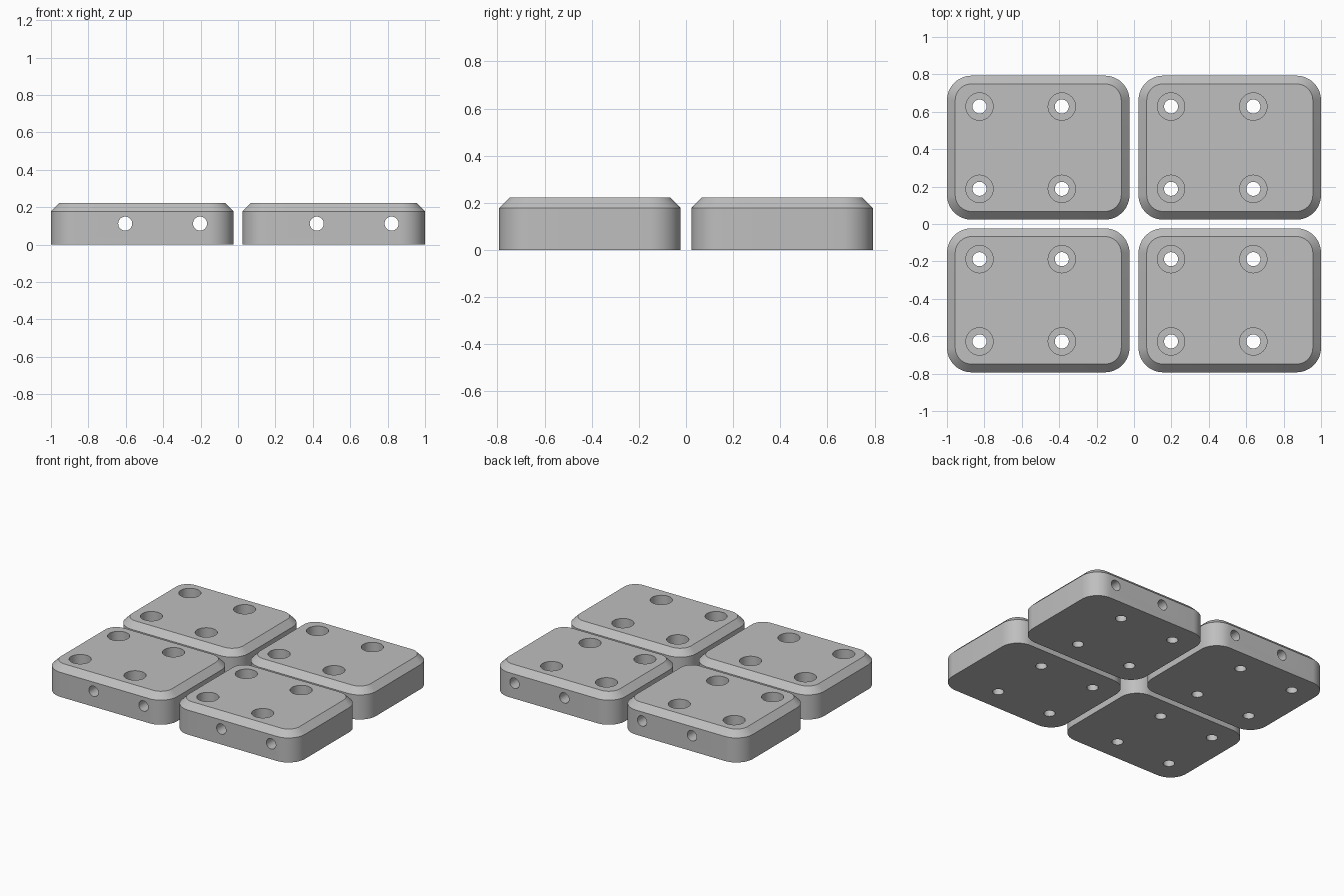
import bpy, bmesh, math
from mathutils import Matrix, Vector

if "Cube" in bpy.data.objects:
    bpy.data.objects.remove(bpy.data.objects["Cube"])

W, D, H = 0.976, 0.77, 0.222          # block size
CORNER, CHAMFER = 0.132, 0.044        # corner radius, top chamfer
HOLE_R, BORE_R, BORE_Z = 0.0375, 0.073, 0.11

grey = bpy.data.materials.new("grey")
grey.diffuse_color = (0.52, 0.52, 0.52, 1)
grey.use_nodes = True
grey.node_tree.nodes["Principled BSDF"].inputs["Base Color"].default_value = grey.diffuse_color


def new_object(name, bm):
    bmesh.ops.recalc_face_normals(bm, faces=bm.faces)
    mesh = bpy.data.meshes.new(name)
    bm.to_mesh(mesh)
    bm.free()
    ob = bpy.data.objects.new(name, mesh)
    bpy.context.collection.objects.link(ob)
    return ob


def rounded_rect(inset, z, steps=12):
    """Rounded rectangle outline, pulled in by inset."""
    r = CORNER - inset
    pts = []
    for i, (sx, sy) in enumerate([(1, 1), (-1, 1), (-1, -1), (1, -1)]):
        for k in range(steps + 1):
            a = math.pi / 2 * (i + k / steps)
            pts.append((sx * (W / 2 - CORNER) + r * math.cos(a),
                        sy * (D / 2 - CORNER) + r * math.sin(a), z))
    return pts


def circle(r, z, n=40):
    return [(r * math.cos(2 * math.pi * k / n), r * math.sin(2 * math.pi * k / n), z)
            for k in range(n)]


def loft(bm, rings, matrix=Matrix()):
    """Closed solid through a stack of equal-count rings."""
    loops = [[bm.verts.new(matrix @ Vector(p)) for p in ring] for ring in rings]
    for a, b in zip(loops, loops[1:]):
        for k in range(len(a)):
            n = (k + 1) % len(a)
            bm.faces.new((a[k], a[n], b[n], b[k]))
    bm.faces.new(loops[0][::-1])
    bm.faces.new(loops[-1])


def make_block(name, cx, cy):
    # chamfered slab
    bm = bmesh.new()
    loft(bm, [rounded_rect(0, 0), rounded_rect(0, H - CHAMFER), rounded_rect(CHAMFER, H)])
    block = new_object(name, bm)
    block.data.materials.append(grey)

    # cutter: four counterbored screw holes and two cross holes
    bm = bmesh.new()
    for x in (-0.314, 0.126):
        for y in (-0.22, 0.22):
            loft(bm, [circle(HOLE_R, -0.1), circle(HOLE_R, BORE_Z),
                      circle(BORE_R, BORE_Z), circle(BORE_R, H + 0.1)],
                 Matrix.Translation((x, y, 0)))
    for x in (-0.091, 0.309):
        loft(bm, [circle(HOLE_R, -D), circle(HOLE_R, D)],
             Matrix.Translation((x, 0, 0.112)) @ Matrix.Rotation(math.pi / 2, 4, 'X'))
    cutter = new_object(name + "_hole_cutter", bm)
    cutter.hide_render = True

    mod = block.modifiers.new("holes", 'BOOLEAN')
    mod.operation, mod.solver, mod.object = 'DIFFERENCE', 'EXACT', cutter
    bpy.ops.object.select_all(action='DESELECT')
    block.select_set(True)
    bpy.context.view_layer.objects.active = block
    bpy.ops.object.modifier_apply(modifier=mod.name)
    bpy.data.objects.remove(cutter)
    bpy.ops.object.shade_smooth_by_angle(angle=math.radians(30))
    block.location = (cx, cy, 0)


# two by two layout of identical blocks
for row, cy in (("front", -0.408), ("back", 0.408)):
    for side, cx in (("left", -0.512), ("right", 0.512)):
        make_block(f"{row}_{side}_block", cx, cy)
